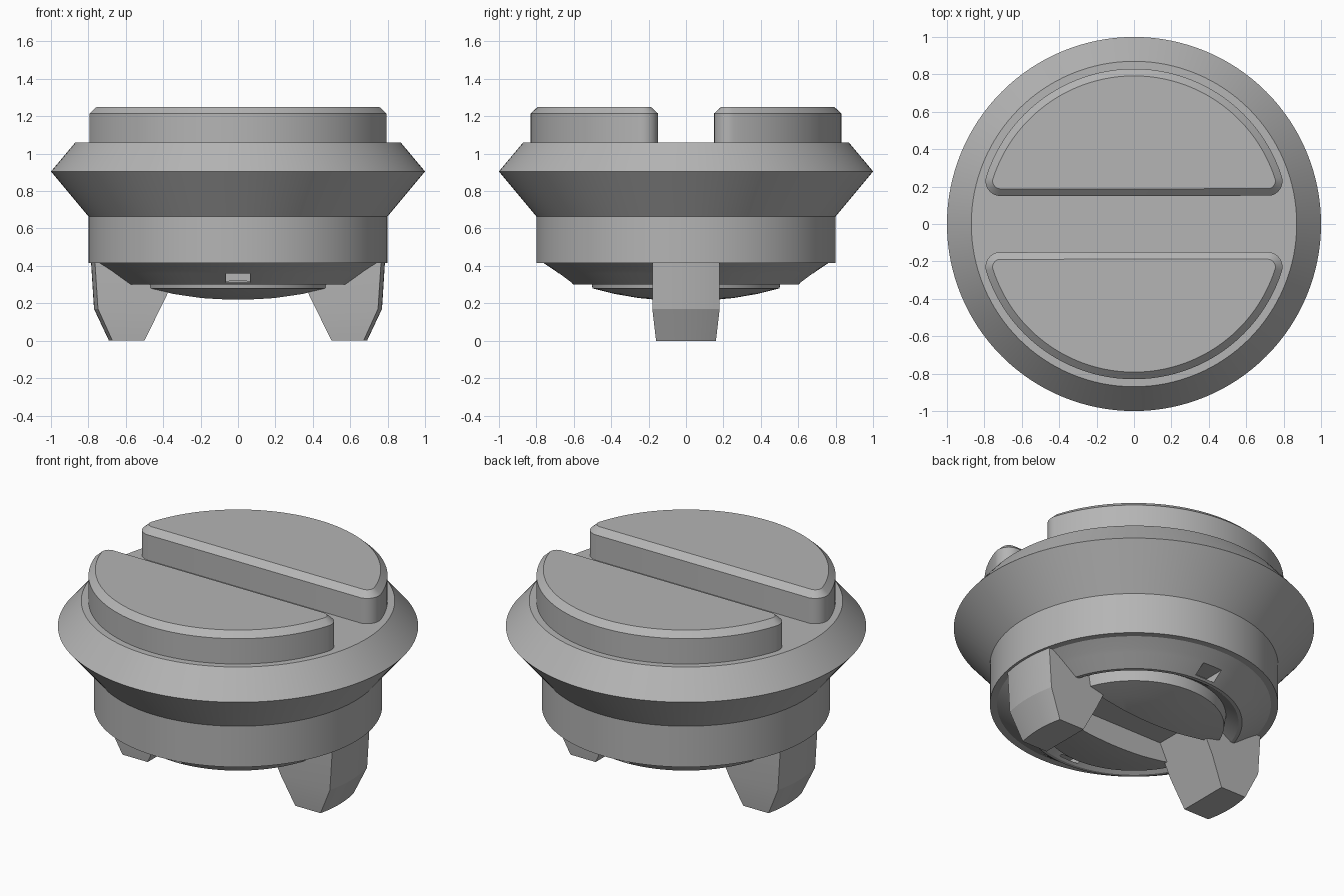
import bpy, bmesh, math
from mathutils import Matrix

cube = bpy.data.objects.get("Cube")
if cube:
    bpy.data.objects.remove(cube, do_unlink=True)

grey = bpy.data.materials.new("plain grey")
grey.use_nodes = True
grey.diffuse_color = (0.46, 0.46, 0.46, 1)
grey.node_tree.nodes["Principled BSDF"].inputs["Base Color"].default_value = grey.diffuse_color


def finish(name, bm):
    bmesh.ops.remove_doubles(bm, verts=bm.verts, dist=1e-5)
    bmesh.ops.recalc_face_normals(bm, faces=bm.faces)
    mesh = bpy.data.meshes.new(name)
    bm.to_mesh(mesh)
    bm.free()
    mesh.materials.append(grey)
    obj = bpy.data.objects.new(name, mesh)
    bpy.context.collection.objects.link(obj)
    return obj


def select(obj):
    bpy.ops.object.select_all(action='DESELECT')
    obj.select_set(True)
    bpy.context.view_layer.objects.active = obj


def smooth(obj):
    select(obj)
    bpy.ops.object.shade_smooth_by_angle(angle=math.radians(18))


def loft(name, loops):
    """Skin equal-length closed loops and cap both ends."""
    bm = bmesh.new()
    rings = [[bm.verts.new(p) for p in loop] for loop in loops]
    for a, b in zip(rings, rings[1:]):
        for i in range(len(a)):
            j = (i + 1) % len(a)
            bm.faces.new((a[i], a[j], b[j], b[i]))
    bm.faces.new(rings[0])
    bm.faces.new(rings[-1])
    return finish(name, bm)


def circle(r, z, n=128):
    return [(r * math.cos(math.tau * i / n), r * math.sin(math.tau * i / n), z) for i in range(n)]


def cut(obj, size, centre):
    bm = bmesh.new()
    bmesh.ops.create_cube(bm, size=1, matrix=Matrix.Translation(centre) @ Matrix.Diagonal((*size, 1)))
    cutter = finish("cutter", bm)
    cutter.hide_render = True
    mod = obj.modifiers.new("cut", 'BOOLEAN')
    mod.operation = 'DIFFERENCE'
    mod.solver = 'EXACT'
    mod.object = cutter
    select(obj)
    bpy.ops.object.modifier_apply(modifier=mod.name)
    bpy.data.objects.remove(cutter, do_unlink=True)


# Turned body: flange, neck, stepped underside, groove and shallow dome
profile = [(0.87, 1.06), (1, 0.905), (0.8, 0.665), (0.8, 0.415), (0.76, 0.415),
           (0.70, 0.375), (0.68, 0.36), (0.6, 0.30), (0.58, 0.30), (0.51, 0.345),
           (0.50, 0.28), (0.38, 0.25), (0.25, 0.228), (0.13, 0.217)]
body = loft("cap_body", [circle(r, z) for r, z in profile])

# Channel between the legs, and small notches at front and back
cut(body, (1.2, 0.32, 0.26), (0, 0, 0.23))
for s in (-1, 1):
    cut(body, (0.13, 0.16, 0.05), (0, s * 0.63, 0.335))
smooth(body)


# Raised half-round grips with rounded corners and a chamfered top
def grip_loop(inset, z, side):
    fillet, y = 0.08, 0.23
    x = math.sqrt((0.83 - fillet) ** 2 - y ** 2)
    start = math.atan2(y, x)
    r, f = 0.83 - inset, fillet - inset
    pts = []
    for i in range(49):
        a = start + (math.pi - 2 * start) * i / 48
        pts.append((r * math.cos(a), r * math.sin(a)))
    for cx, a0, a1 in ((-x, math.pi - start, 1.5 * math.pi),
                       (x, 1.5 * math.pi, math.tau + start)):
        for i in range(1, 12):
            a = a0 + (a1 - a0) * i / 11
            pts.append((cx + f * math.cos(a), y + f * math.sin(a)))
    return [(side * px, side * py, z) for px, py in pts]


for name, side in (("front_grip", -1), ("back_grip", 1)):
    smooth(loft(name, [grip_loop(i, z, side) for i, z in ((0, 1.05), (0, 1.215), (0.038, 1.25))]))


# Tapered locking legs with curved outer faces
def leg_loop(z, radius, half, side):
    inner = 0.5 - 0.49 * z
    pts = [(inner, half), (inner, -half)]
    for i in range(13):
        y = half * (i / 6 - 1)
        pts.append((math.sqrt(radius ** 2 - y ** 2), y))
    return [(side * x, side * y, z) for x, y in pts]


for name, side in (("left_leg", 1), ("right_leg", -1)):
    smooth(loft(name, [leg_loop(z, r, h, side) for z, r, h in
                       ((0, 0.69, 0.16), (0.17, 0.77, 0.18), (0.44, 0.787, 0.18))]))
